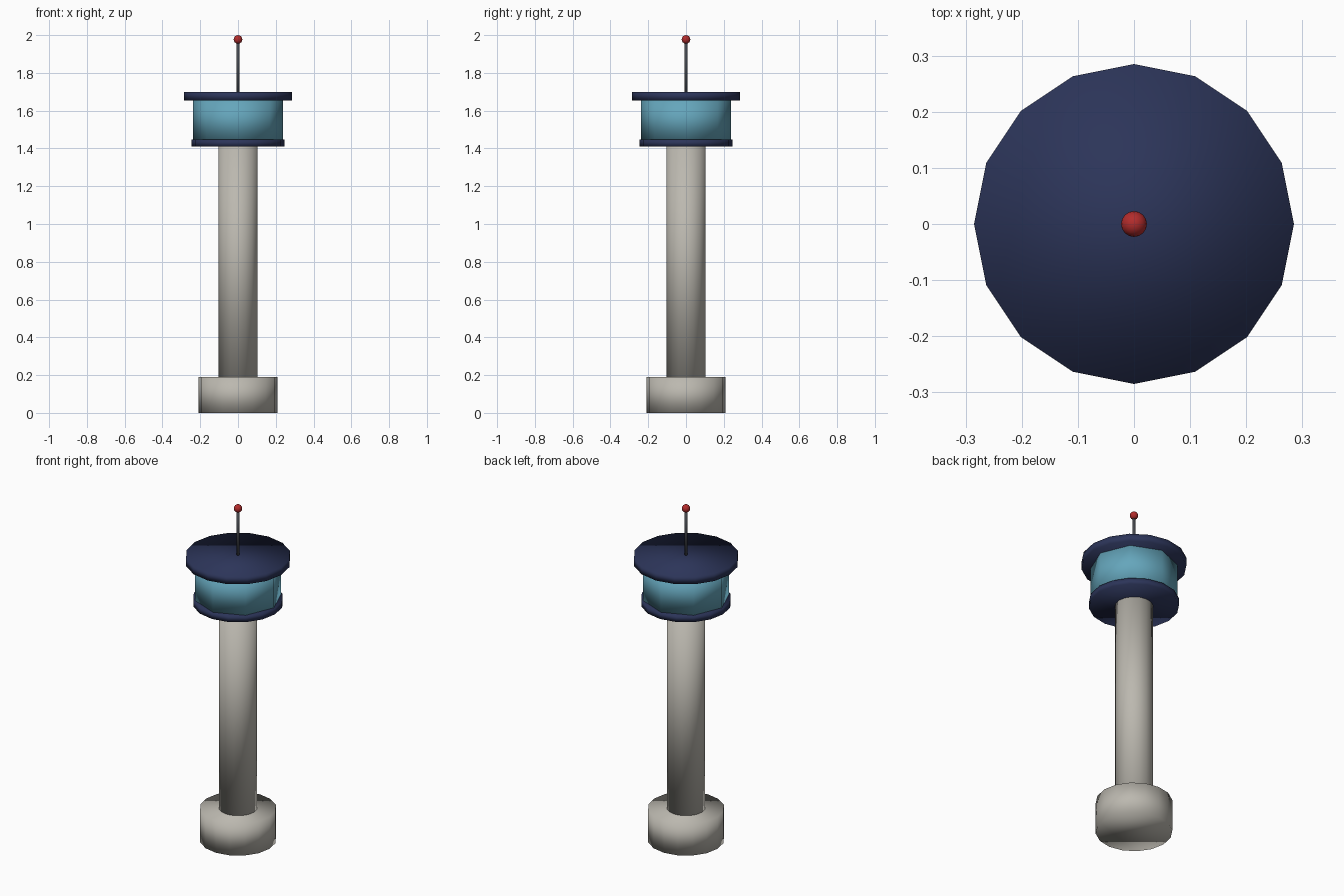
import bpy

if "Cube" in bpy.data.objects:
    bpy.data.objects.remove(bpy.data.objects["Cube"])

def material(name, color):
    m = bpy.data.materials.new(name)
    m.diffuse_color = (*color, 1)
    m.use_nodes = True
    m.node_tree.nodes["Principled BSDF"].inputs["Base Color"].default_value = m.diffuse_color
    return m

concrete = material("concrete", (0.50, 0.48, 0.43))
navy = material("navy", (0.025, 0.035, 0.10))
glass = material("glass", (0.13, 0.38, 0.50))
metal = material("dark_metal", (0.06, 0.065, 0.075))
red = material("red", (0.45, 0.025, 0.025))

def drum(name, radius, z0, z1, mat, sides=16):
    # first vertex lies on the y axis
    bpy.ops.mesh.primitive_cylinder_add(vertices=sides, radius=radius, depth=z1 - z0,
                                        location=(0, 0, (z0 + z1) / 2))
    ob = bpy.context.object
    ob.name = name
    ob.data.materials.append(mat)
    bpy.ops.object.shade_smooth()

# Tower
drum("base", 0.208, 0, 0.19, concrete)
drum("shaft", 0.104, 0.19, 1.41, concrete)

# Control cab
drum("cab_floor", 0.245, 1.41, 1.447, navy)
drum("cab_glass", 0.237, 1.447, 1.655, glass, 8)
drum("roof", 0.285, 1.655, 1.70, navy)

# Antenna and beacon
drum("antenna", 0.009, 1.70, 1.98, metal, 8)
bpy.ops.mesh.primitive_uv_sphere_add(segments=16, ring_count=8, radius=0.023, location=(0, 0, 1.977))
beacon = bpy.context.object
beacon.name = "beacon"
beacon.data.materials.append(red)
bpy.ops.object.shade_smooth()
